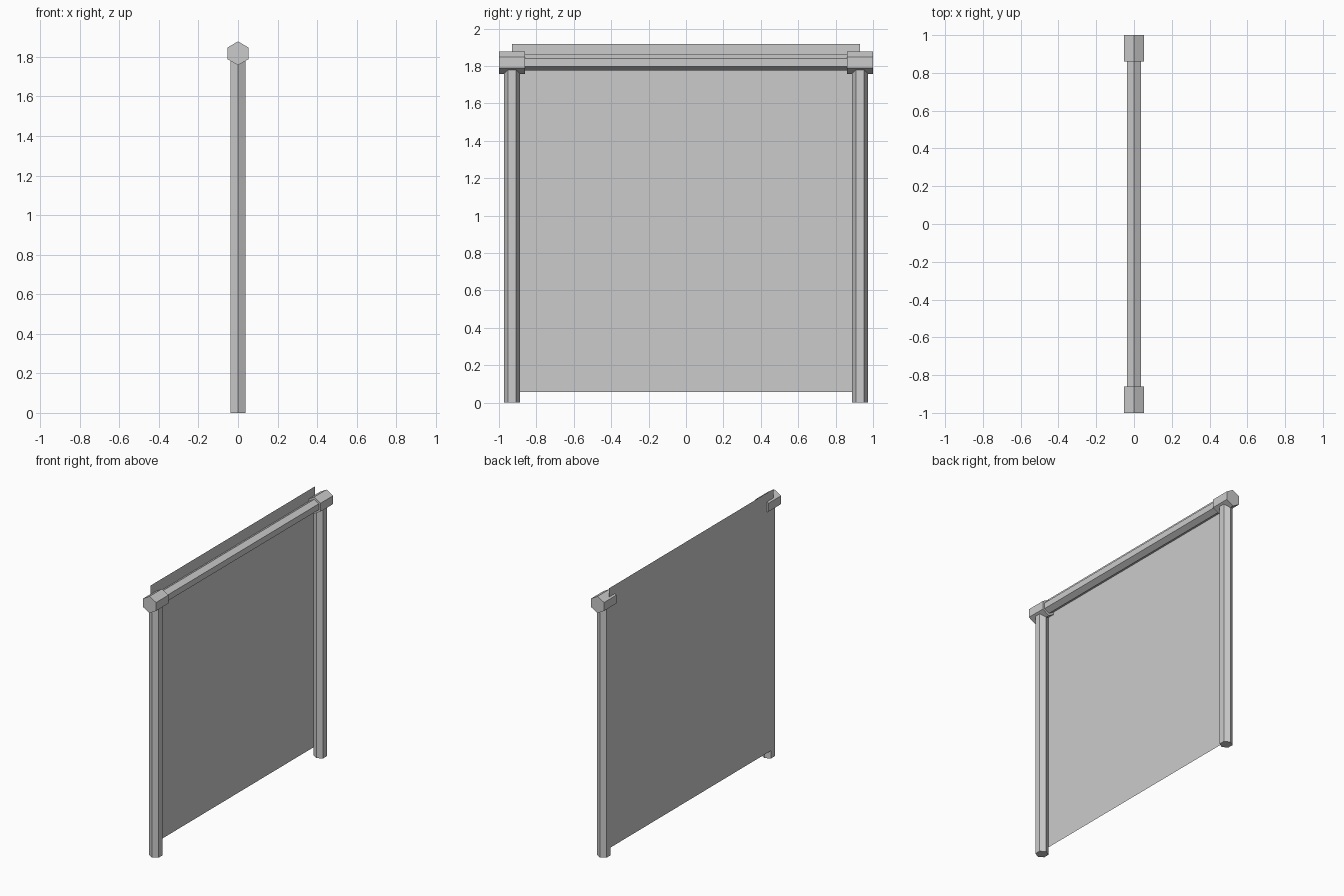
import bpy
from math import pi

if "Cube" in bpy.data.objects:
    bpy.data.objects.remove(bpy.data.objects["Cube"])

POST_Y = 0.93    # post centre line, left and right
BEAM_Z = 1.818   # height of the top rail axis
ROD_R = 0.043
CAP_R = 0.06


def hex_rod(name, radius, length, location, rotation):
    bpy.ops.mesh.primitive_cylinder_add(vertices=6, radius=radius, depth=length,
                                        location=location, rotation=rotation)
    rod = bpy.context.object
    rod.name = name
    return rod


# Hexagonal posts (corners pointing along y) and end caps on both sides
for side, label in ((-1, "front"), (1, "back")):
    hex_rod(label + "_post", ROD_R, BEAM_Z, (0, side * POST_Y, BEAM_Z / 2), (0, 0, 0))
    hex_rod(label + "_cap", CAP_R, 0.14, (0, side * POST_Y, BEAM_Z), (pi / 2, 0, 0))

# Hexagonal top rail (corners pointing up and down)
hex_rod("top_rail", ROD_R, 2 * POST_Y, (0, 0, BEAM_Z), (pi / 2, 0, 0))

# Thin square sheet hung against the -x side of the frame
bpy.ops.mesh.primitive_plane_add(size=2 * POST_Y, location=(-0.04, 0, 0.988),
                                 rotation=(0, pi / 2, 0))
bpy.context.object.name = "hanging_sheet"
